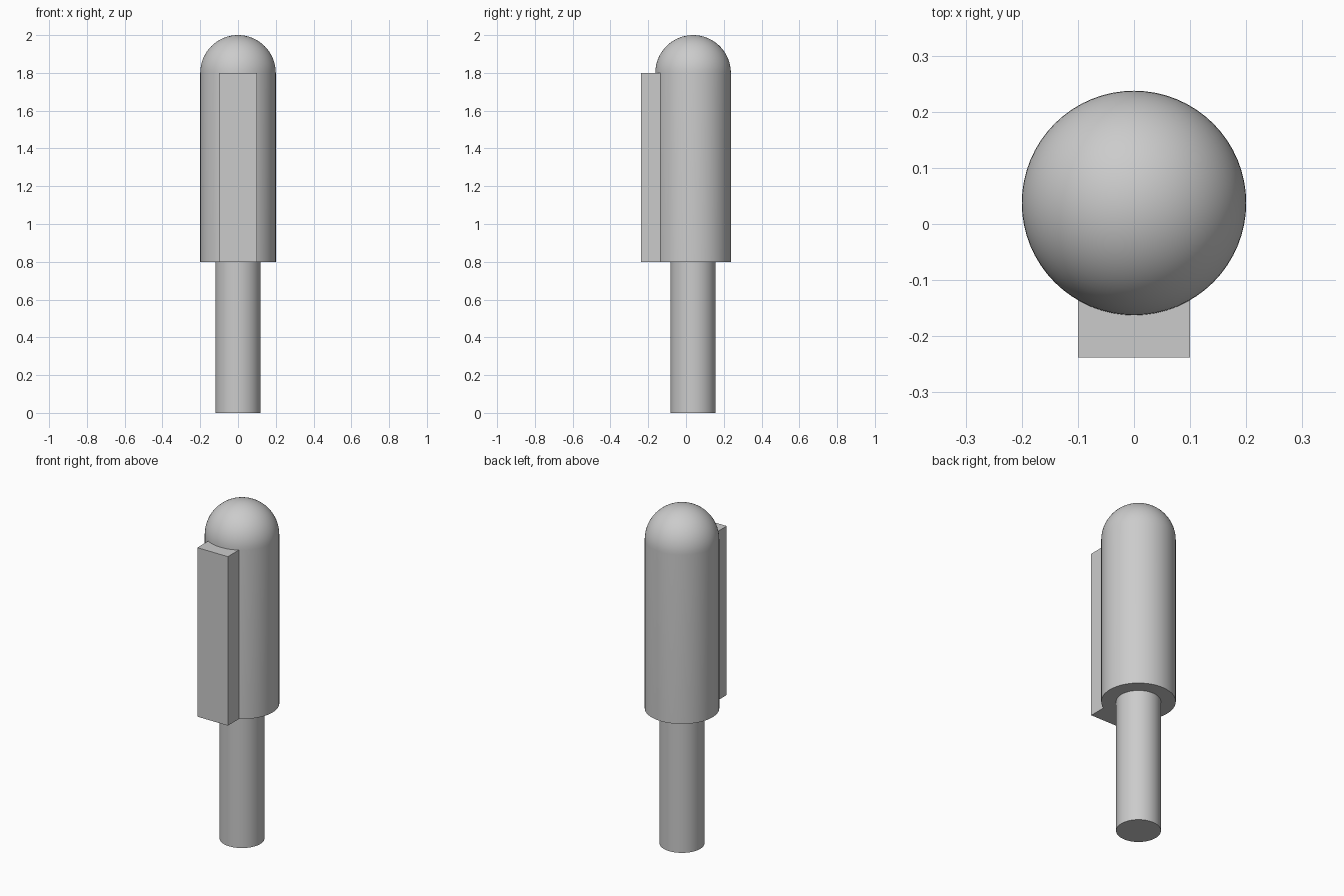
import bpy
import bmesh
from math import sin, cos, pi, radians
from mathutils import Matrix, Vector

cube = bpy.data.objects.get("Cube")
if cube:
    bpy.data.objects.remove(cube, do_unlink=True)

AXIS_Y = 0.0375   # centre line of the round parts
SIDES = 64

grey = bpy.data.materials.new("plain grey")
grey.use_nodes = True
colour = (0.6, 0.6, 0.6, 1)
grey.diffuse_color = colour
grey.node_tree.nodes["Principled BSDF"].inputs["Base Color"].default_value = colour


def finish(name, bm, smooth=False):
    bmesh.ops.recalc_face_normals(bm, faces=bm.faces)
    mesh = bpy.data.meshes.new(name)
    bm.to_mesh(mesh)
    bm.free()
    mesh.materials.append(grey)
    obj = bpy.data.objects.new(name, mesh)
    bpy.context.collection.objects.link(obj)
    if smooth:
        bpy.ops.object.select_all(action="DESELECT")
        obj.select_set(True)
        bpy.context.view_layer.objects.active = obj
        bpy.ops.object.shade_smooth_by_angle(angle=radians(30))


def lathe(name, profile):
    """Turn a (radius, height) profile around the centre line."""
    bm = bmesh.new()
    verts = [bm.verts.new((r, AXIS_Y, z)) for r, z in profile]
    edges = [bm.edges.new(pair) for pair in zip(verts, verts[1:])]
    bmesh.ops.spin(bm, geom=verts + edges, cent=(0, AXIS_Y, 0), axis=(0, 0, 1),
                   angle=2 * pi, steps=SIDES)
    bmesh.ops.remove_doubles(bm, verts=bm.verts, dist=1e-5)
    finish(name, bm, smooth=True)


# Thin lower post
lathe("post", [(0, 0), (0.12, 0), (0.12, 0.8), (0, 0.8)])

# Wide upper cylinder with a hemispherical cap
dome = [(0.2 * cos(a), 1.8 + 0.2 * sin(a))
        for a in (pi / 2 * i / 16 for i in range(16))]
lathe("domed_body", [(0, 0.8), (0.2, 0.8)] + dome + [(0, 2)])

# Upright block set into the front of the body
bm = bmesh.new()
bmesh.ops.create_cube(bm, size=1, matrix=Matrix.LocRotScale(
    Vector((0, -0.1375, 1.3)), None, Vector((0.2, 0.2, 1))))
finish("front_block", bm)
